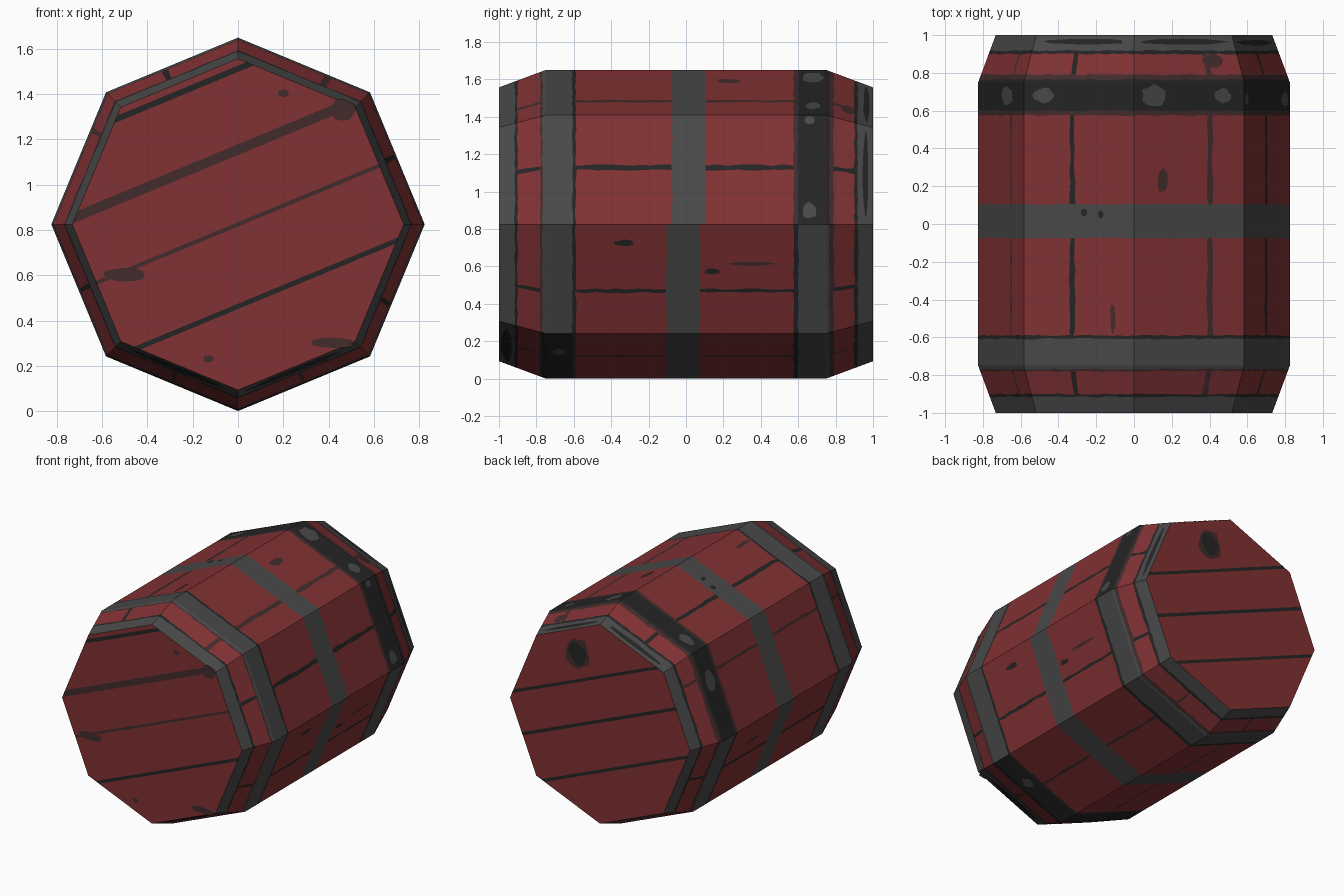
import bpy, bmesh, math, random
from mathutils import Vector

if "Cube" in bpy.data.objects:
    bpy.data.objects.remove(bpy.data.objects["Cube"])

random.seed(4)
R, R_END, BEND, CZ = 0.825, 0.732, 0.75, 0.825

# Flat colours
mats = []
for name, c in (("red_wood", (0.222, 0.031, 0.034)), ("iron_grey", (0.066, 0.066, 0.066)),
                ("dark_gap", (0.018, 0.018, 0.018)), ("worn_brown", (0.055, 0.025, 0.025))):
    m = bpy.data.materials.new(name)
    m.diffuse_color = (*c, 1)
    m.use_nodes = True
    m.node_tree.nodes["Principled BSDF"].inputs["Base Color"].default_value = m.diffuse_color
    mats.append(m)
RED, GREY, DARK, BROWN = range(4)


def finish(bm, name):
    me = bpy.data.meshes.new(name)
    bm.to_mesh(me)
    bm.free()
    for m in mats:
        me.materials.append(m)
    ob = bpy.data.objects.new(name, me)
    bpy.context.collection.objects.link(ob)


def radius(y):
    t = max(0, (abs(y) - BEND) / (1 - BEND))
    return R + (R_END - R) * t


def on_side(k, u, y, lift=0.0):
    """Point on barrel facet k (0 = right, just above the middle)."""
    a, b = (Vector((math.cos(i * math.pi / 4), 0, math.sin(i * math.pi / 4))) for i in (k, k + 1))
    mid = (a + b).normalized()
    p = a.lerp(b, u) * radius(y) + mid * lift
    return Vector((p.x, y, p.z + CZ))


# Per facet: seam position, seam half width, seam colour, front hoop, back hoop, middle hoop shift
FACETS = [(0.52, 0.022, DARK, GREY, DARK, 0.0),
          (0.31, 0.025, BROWN, GREY, DARK, 0.0),
          (0.56, 0.022, DARK, GREY, DARK, 0.0),
          (0.28, 0.015, BROWN, GREY, DARK, 0.0),
          (0.50, 0.018, DARK, GREY, GREY, -0.03),
          (0.50, 0.015, BROWN, DARK, GREY, -0.03),
          (0.50, 0.015, BROWN, DARK, GREY, -0.03),
          (0.39, 0.016, DARK, GREY, GREY, -0.03)]


def subdivide(breaks, step):
    out = []
    for a, b in zip(breaks, breaks[1:]):
        n = max(1, math.ceil((b - a) / step))
        out += [a + (b - a) * i / n for i in range(n)]
    return out + [breaks[-1]]


def build_side(k):
    su, sw, seam, front, back, sh = FACETS[k]
    # Bands along the barrel: (end y, colour), RED bands also carry the plank seam
    bands = [(-0.915, GREY), (-0.9, DARK), (-0.78, RED), (-0.768, BROWN), (-0.608, front),
             (-0.59, DARK if front == GREY else BROWN), (-0.075 + sh, RED), (0.105 + sh, GREY),
             (0.575, RED), (0.6, BROWN if back == DARK else DARK), (0.765, back),
             (0.79, BROWN), (0.9, RED), (0.918, DARK), (1.0, GREY)]
    ys = subdivide(sorted([-1.0, -BEND, BEND] + [b[0] for b in bands]), 0.06)
    us = subdivide([0, su - sw, su + sw, 1], 0.07)
    fixed = {-1.0, -BEND, BEND, 1.0}
    bm = bmesh.new()
    grid = []
    for y in ys:
        row = []
        for u in us:
            jy = 0 if y in fixed else random.uniform(-0.004, 0.004)
            ju = 0 if u in (0, 1) else random.uniform(-0.008, 0.008)
            row.append(bm.verts.new(on_side(k, u + ju, y + jy)))
        grid.append(row)
    for j in range(len(ys) - 1):
        ym = (ys[j] + ys[j + 1]) / 2
        tone = next(c for end, c in bands if ym < end)
        for i in range(len(us) - 1):
            f = bm.faces.new((grid[j][i], grid[j + 1][i], grid[j + 1][i + 1], grid[j][i + 1]))
            in_seam = abs((us[i] + us[i + 1]) / 2 - su) < sw
            f.material_index = seam if tone == RED and in_seam else tone
    finish(bm, f"barrel_side_{k + 1}")


for k in range(8):
    build_side(k)


def build_cap(y, name, seams):
    """Octagonal end with slanted plank seams; s flips the slant at the back."""
    s = -1 if y > 0 else 1
    bm = bmesh.new()
    pts = [on_side(k, 0, y) for k in range(8)]
    bm.faces.new([bm.verts.new(p) for p in (pts if y < 0 else pts[::-1])])
    a = math.radians(22.5)
    n = Vector((-s * math.sin(a), 0, math.cos(a)))
    c = Vector((0, y, CZ))
    for d, w, tone in seams:
        for e in (d - w, d + w):
            bmesh.ops.bisect_plane(bm, geom=bm.verts[:] + bm.edges[:] + bm.faces[:],
                                   plane_co=c + n * e, plane_no=n)
    for f in bm.faces:
        h = (f.calc_center_median() - c).dot(n)
        f.material_index = next((t for d, w, t in seams if abs(h - d) < w), RED)
    finish(bm, name)


build_cap(-1, "front_end", [(0.635, 0.013, DARK), (0.305, 0.022, BROWN),
                            (0.0, 0.009, BROWN), (-0.335, 0.011, DARK)])
build_cap(1, "back_end", [(0.32, 0.011, DARK), (0.02, 0.012, DARK), (-0.32, 0.011, DARK)])


def stain(bm, place, a, b, ra, rb, tone, flip=False):
    """Ragged flat patch; place maps 2D patch coordinates onto the barrel."""
    vs = []
    for i in range(12):
        t, r = i * math.tau / 12, random.uniform(0.8, 1.1)
        vs.append(bm.verts.new(place(a + ra * r * math.cos(t), b + rb * r * math.sin(t))))
    f = bm.faces.new(vs if flip else vs[::-1])
    f.material_index = tone


# Worn marks on the planks and hoops: facet, u, y, half sizes, colour
bm = bmesh.new()
for k, u, y, ru, ry, tone in [
        (0, 0.95, 0.66, 0.04, 0.03, GREY), (0, 0.12, 0.66, 0.08, 0.04, GREY),
        (1, 0.82, 0.68, 0.12, 0.06, GREY), (1, 0.2, 0.68, 0.08, 0.04, GREY),
        (2, 0.82, 0.68, 0.1, 0.04, GREY), (3, 0.35, 0.68, 0.12, 0.05, GREY),
        (1, 0.74, 0.23, 0.05, 0.07, BROWN), (2, 0.19, -0.5, 0.025, 0.08, BROWN),
        (2, 0.45, 0.06, 0.03, 0.02, DARK), (2, 0.3, 0.05, 0.025, 0.025, DARK),
        (7, 0.83, -0.33, 0.03, 0.06, DARK), (7, 0.64, 0.35, 0.018, 0.12, BROWN),
        (7, 0.57, 0.14, 0.03, 0.04, DARK), (4, 0.3, 0.3, 0.025, 0.1, BROWN),
        (6, 0.6, -0.68, 0.07, 0.04, GREY), (1, 0.25, 0.86, 0.1, 0.04, BROWN)]:
    stain(bm, lambda p, q: on_side(k, p, q, 0.003), u, y, ru, ry, tone)
finish(bm, "side_wear")

# Dark streaks around the back rim and the lower front rim
bm = bmesh.new()
for k, y in [(0, 0.96), (1, 0.965), (2, 0.965), (5, -0.96), (6, -0.96)]:
    stain(bm, lambda p, q: on_side(k, p, q, 0.002), 0.5, y, 0.42, 0.016 if y > 0 else 0.03, DARK)
finish(bm, "rim_wear")

# Knot on the back end, scuffs on the front end
bm = bmesh.new()
stain(bm, lambda x, z: Vector((x, 1.002, z)), 0.18, 1.3, 0.11, 0.12, BROWN)
stain(bm, lambda x, z: Vector((x, 1.004, z)), 0.18, 1.3, 0.075, 0.085, DARK)
for x, z, rx, rz in [(0.2, 1.405, 0.025, 0.018), (-0.13, 0.23, 0.025, 0.018),
                     (0.46, 1.33, 0.06, 0.05), (0.42, 0.3, 0.1, 0.025), (-0.5, 0.6, 0.1, 0.03)]:
    stain(bm, lambda p, q: Vector((p, -1.002, q)), x, z, rx, rz, BROWN, True)
finish(bm, "end_wear")
